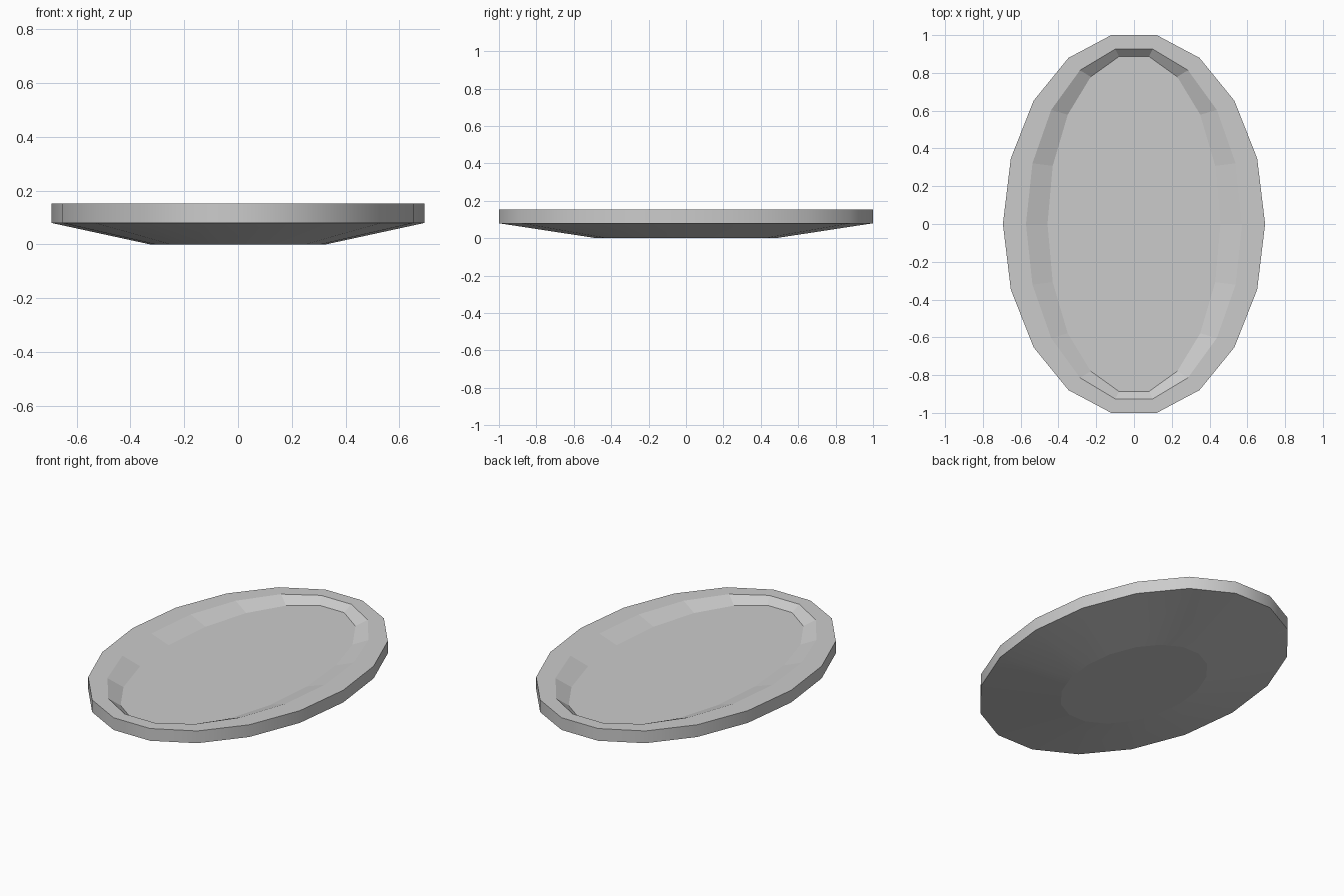
import bpy, bmesh
from math import cos, sin, pi

if "Cube" in bpy.data.objects:
    bpy.data.objects.remove(bpy.data.objects["Cube"])

SIDES = 18
# oval rings from underside to recessed floor: x radius, y radius, height
RINGS = [
    (0.326, 0.485, 0.0),     # foot
    (0.694, 1.0154, 0.08),   # lower outer edge
    (0.694, 1.0154, 0.153),  # upper outer edge
    (0.572, 0.94, 0.153),    # inner lip
    (0.458, 0.90, 0.113),    # floor
]

bm = bmesh.new()
loops = []
for rx, ry, z in RINGS:
    loops.append([bm.verts.new((rx * cos(2 * pi * i / SIDES), ry * sin(2 * pi * i / SIDES), z))
                  for i in range(SIDES)])

# underside and outer wall are smooth around, lip and inner wall are faceted
for k in range(len(loops) - 1):
    a, b = loops[k], loops[k + 1]
    for i in range(SIDES):
        j = (i + 1) % SIDES
        bm.faces.new((a[i], a[j], b[j], b[i])).smooth = k < 2

# foot and floor caps
bm.faces.new(loops[0][::-1])
bm.faces.new(loops[-1])

# keep every ring crisp
for loop in loops:
    for i in range(SIDES):
        bm.edges.get((loop[i], loop[(i + 1) % SIDES])).smooth = False

mesh = bpy.data.meshes.new("oval_platter")
bm.to_mesh(mesh)
bm.free()
bpy.context.collection.objects.link(bpy.data.objects.new("oval_platter", mesh))
